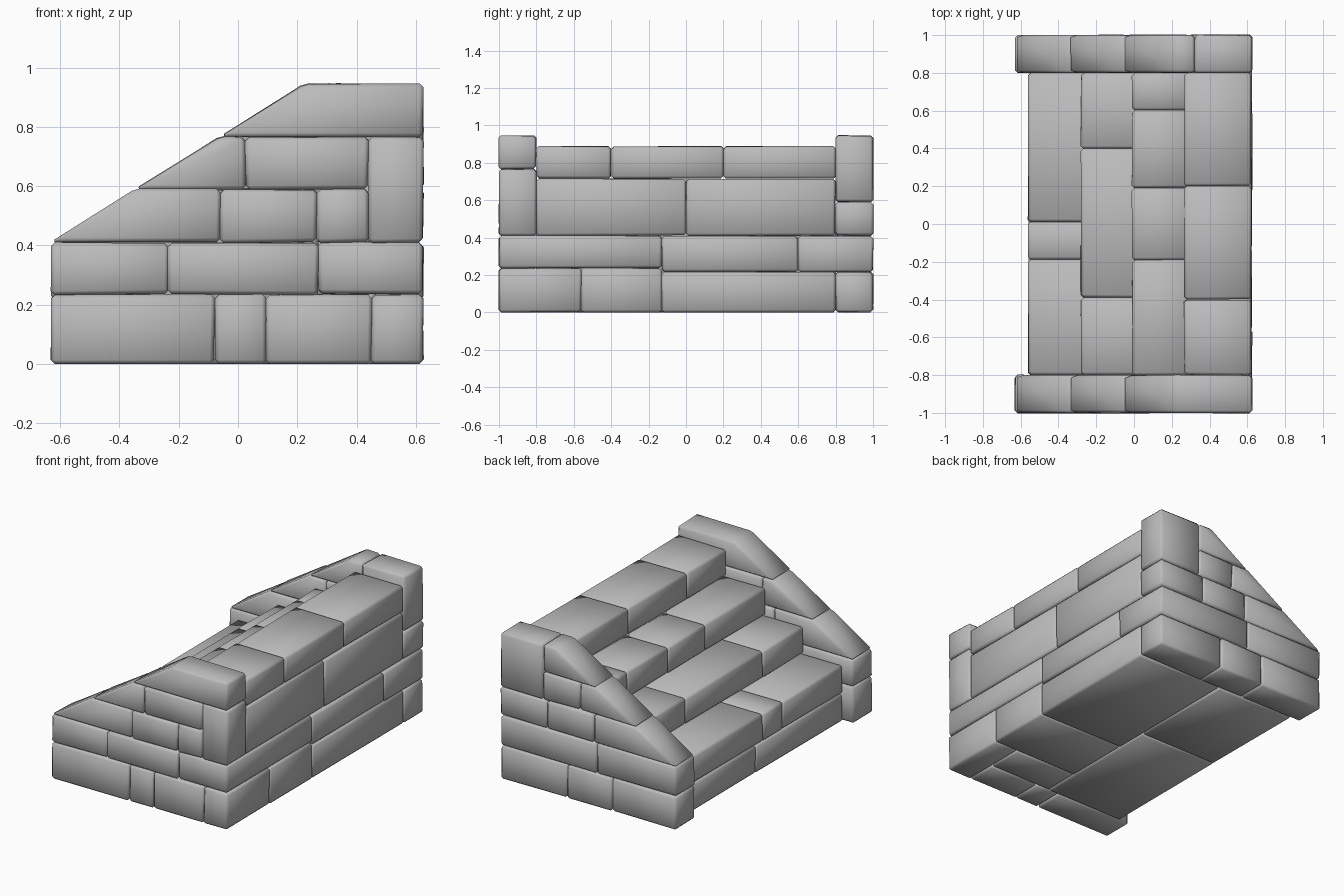
import bpy, bmesh, random
from mathutils import Vector

random.seed(4)
cube = bpy.data.objects.get("Cube")
if cube:
    bpy.data.objects.remove(cube)

stone = bpy.data.materials.new("grey stone")
stone.use_nodes = True
GREY = (0.5, 0.5, 0.5, 1)
stone.diffuse_color = GREY
bsdf = stone.node_tree.nodes["Principled BSDF"]
bsdf.inputs["Base Color"].default_value = GREY
bsdf.inputs["Roughness"].default_value = 0.8


def prism(name, profile, y0, y1):
    """Extrude an x-z profile along y into one softly bevelled stone."""
    bm = bmesh.new()
    face = bm.faces.new([bm.verts.new((x, y0, z)) for x, z in profile])
    ext = bmesh.ops.extrude_face_region(bm, geom=[face])
    for v in ext["geom"]:
        if isinstance(v, bmesh.types.BMVert):
            v.co.y = y1
    # Slightly irregular, hand-cut corners
    for v in bm.verts:
        v.co += Vector([random.uniform(-0.003, 0.003) for _ in range(3)])
        v.co.z = max(v.co.z, 0)
    bmesh.ops.recalc_face_normals(bm, faces=bm.faces)
    mesh = bpy.data.meshes.new(name)
    bm.to_mesh(mesh)
    bm.free()
    mesh.materials.append(stone)
    for p in mesh.polygons:
        p.use_smooth = True
    obj = bpy.data.objects.new(name, mesh)
    bpy.context.collection.objects.link(obj)
    bevel = obj.modifiers.new("soft edges", "BEVEL")
    bevel.width = 0.014
    bevel.segments = 1
    bevel.limit_method = "NONE"


def brick(name, x0, x1, y0, y1, z0, z1):
    prism(name, [(x0, z0), (x1, z0), (x1, z1), (x0, z1)], y0, y1)


def row(name, xs, y0, y1, z0, z1):
    """Stones side by side along x."""
    for a, b in zip(xs, xs[1:]):
        brick(name, a, b, y0, y1, z0, z1)


def course(name, ys, x0, x1, z0, z1):
    """Stones end to end along y."""
    for a, b in zip(ys, ys[1:]):
        brick(name, x0, x1, a, b, z0, z1)


def coping(name, low, high, end, y0, y1):
    """Sloped stone; low and high are the ends of its slanted edge."""
    prism(name, [low, (end, low[1]), (end, high[1]), high], y0, y1)


L, R = -0.63, 0.625
A, B, C, D, E = 0.235, 0.41, 0.59, 0.767, 0.945
IN = 0.8
SLOPE = [(L, B), (-0.345, C), (-0.06, D), (0.225, E)]

# Front side wall
front = (-1, -IN)
row("front_wall_base", [L, -0.08, 0.095, 0.45], *front, 0, A)
row("front_wall_second", [L, -0.235, 0.27], *front, A, B)
row("front_wall_third", [-0.06, 0.265, 0.44], *front, B, C)
row("front_wall_fourth", [0.025, 0.44], *front, C, D)
brick("front_corner_post", 0.44, R, *front, B, D)
for i, end in enumerate((-0.06, 0.025, R)):
    coping("front_coping", SLOPE[i], SLOPE[i + 1], end, *front)

# Back side wall
back = (IN, 1)
G = 0.215
row("back_wall_base", [L, -0.17, 0.15, R], *back, 0, G)
row("back_wall_second", [L, -0.06], *back, G, B)
row("back_wall_third", [-0.04, 0.29, R], *back, B, C)
row("back_wall_fourth", [0.06, 0.32], *back, C, D)
brick("back_corner_post", 0.32, R, *back, C, E)
for i, end in enumerate((-0.04, 0.06, 0.32)):
    coping("back_coping", SLOPE[i], SLOPE[i + 1], end, *back)

# Long stones of the tall side
brick("tall_side_front_base", 0.45, R, -1, -0.56, 0, A)
brick("tall_side_middle_base", 0, R, -0.56, -0.13, 0, A)
brick("tall_side_back_base", 0, R, -0.13, IN, 0, G)
brick("tall_side_front_second", 0.27, R, -1, -0.13, A, B)
brick("tall_side_middle_second", 0.27, R, -0.13, 0.6, G, B)
brick("tall_side_back_second", -0.06, R, 0.6, 1, G, B)
course("tall_side_third", [-IN, 0, IN], 0.27, 0.62, B, 0.715)

# Underside stones below the steps
brick("inner_base", 0, 0.45, -IN, -0.56, 0, A)
course("step_base", [-IN, 0.08, IN], -0.56, 0, 0, 0.18)

# Treads, each running back beneath the next
course("first_step", [-IN, -0.19, 0.01, IN], -0.56, 0.27, 0.18, 0.36)
course("second_step", [-IN, -0.39, 0.4, IN], -0.28, 0.27, 0.36, 0.535)
course("third_step", [-IN, -0.19, 0.19, 0.6, IN], -0.01, 0.3, 0.535, 0.71)
course("top_step", [-IN, -0.4, 0.2, IN], 0.265, 0.62, 0.715, 0.888)
